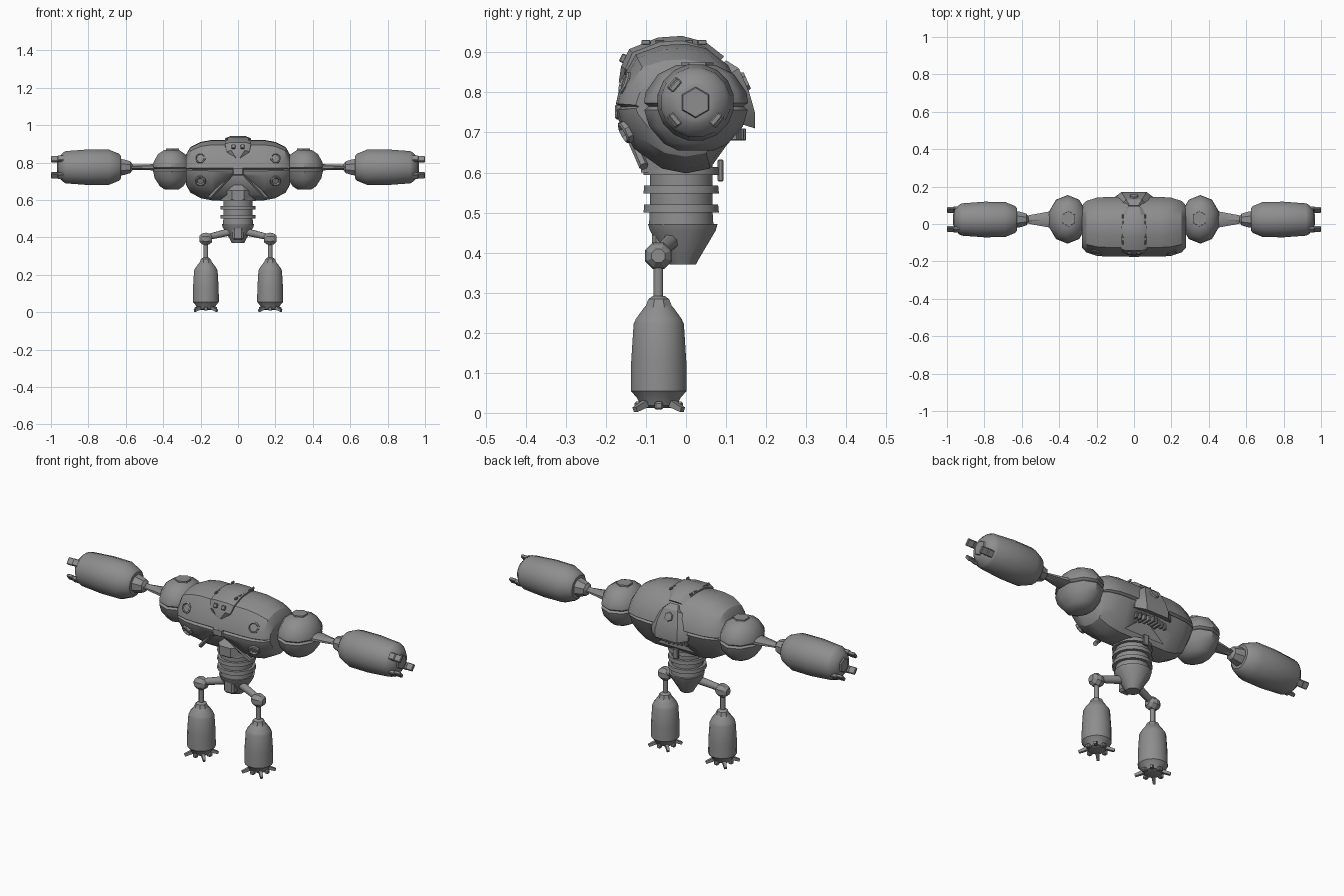
import bpy, bmesh, math
from mathutils import Vector, Matrix

if "Cube" in bpy.data.objects:
    bpy.data.objects.remove(bpy.data.objects["Cube"])

grey = bpy.data.materials.new("metal grey")
grey.diffuse_color = (0.27, 0.27, 0.27, 1)
grey.use_nodes = True
grey.node_tree.nodes["Principled BSDF"].inputs["Base Color"].default_value = grey.diffuse_color


def finish(name, bm, angle=30):
    bmesh.ops.recalc_face_normals(bm, faces=bm.faces)
    me = bpy.data.meshes.new(name)
    bm.to_mesh(me)
    bm.free()
    me.materials.append(grey)
    ob = bpy.data.objects.new(name, me)
    bpy.context.collection.objects.link(ob)
    bpy.ops.object.select_all(action='DESELECT')
    ob.select_set(True)
    bpy.context.view_layer.objects.active = ob
    bpy.ops.object.shade_smooth_by_angle(angle=math.radians(angle))
    return ob


def loft(name, rings, angle=30):
    bm = bmesh.new()
    vs = [[bm.verts.new(p) for p in r] for r in rings]
    n = len(vs[0])
    for a, b in zip(vs, vs[1:]):
        for i in range(n):
            j = (i + 1) % n
            bm.faces.new((a[i], a[j], b[j], b[i]))
    bm.faces.new(vs[0])
    bm.faces.new(vs[-1])
    return finish(name, bm, angle)


def lathe(name, profile, origin, axis=(0, 0, 1), sides=16, scale=(1, 1, 1), angle=30):
    q = Vector(axis).to_track_quat('Z', 'Y')
    rings = []
    for t, r in profile:
        ring = []
        for i in range(sides):
            a = 2 * math.pi * (i + 0.5) / sides
            v = q @ Vector((r * math.cos(a), r * math.sin(a), t))
            ring.append(Vector(origin) + Vector([v[k] * scale[k] for k in range(3)]))
        rings.append(ring)
    return loft(name, rings, angle)


def rod(name, a, b, r1, r2, sides=8):
    d = Vector(b) - Vector(a)
    return lathe(name, [(0, r1), (d.length, r2)], a, d, sides, angle=50)


def box(name, pos, size, axis=(0, 0, 1)):
    bm = bmesh.new()
    q = Vector(axis).to_track_quat('Z', 'Y').to_matrix().to_4x4()
    m = Matrix.Translation(pos) @ q @ Matrix.Diagonal((*size, 1))
    bmesh.ops.create_cube(bm, size=1, matrix=m)
    bmesh.ops.bevel(bm, geom=bm.edges[:], offset=min(size) * 0.2, segments=1, affect='EDGES')
    return finish(name, bm)


def shell(name, rows, thick, drop):
    """Curved armour plate: rows of (y, z, half width), edges sunk towards the body."""
    core = Vector((0, -0.01, 0.77))
    outer, inner = [], []
    for y, z, w in rows:
        p = Vector((0, y, z))
        d = (core - p).normalized()
        top = [p + d * (drop if abs(k) == 1 else 0) + Vector((k * w, 0, 0)) for k in (-1, -.6, .6, 1)]
        outer.append(top + [v + d * thick for v in reversed(top)])
    return loft(name, outer, 25)


# Torso: cross-section scaled along x, with a groove at mid height
section = [(-.175, .772), (-.162, .83), (-.125, .895), (-.06, .918), (.0, .921), (.05, .91), (.105, .868),
           (.138, .80), (.145, .772), (.132, .764), (.142, .756), (.11, .68), (.06, .61), (0, .598),
           (-.06, .61), (-.13, .66), (-.168, .73), (-.174, .756), (-.162, .764)]
steps = [(.14, 1, 1), (.2, .97, .93), (.255, .86, .75), (.278, .7, .5)]
steps = [(-x, a, b) for x, a, b in reversed(steps)] + steps
torso = loft("torso", [[(x, -.01 + (y + .01) * ky, .765 + (z - .765) * kz) for y, z in section]
                       for x, ky, kz in steps], 32)

# Triangular openings under the chest and back
for label, y0, y1, apex in (("front", -.3, -.085, .745), ("back", .075, .3, .71)):
    cutter = loft(label + "_cutter", [[(-.155, y, .57), (.155, y, .57), (.155, y, .6), (.025, y, apex),
                                       (-.025, y, apex), (-.155, y, .6)] for y in (y0, y1)])
    cutter.hide_render = True
    cutter.hide_viewport = False
    mod = torso.modifiers.new("opening", 'BOOLEAN')
    mod.operation, mod.object, mod.solver = 'DIFFERENCE', cutter, 'EXACT'
    bpy.context.view_layer.objects.active = torso
    bpy.ops.object.modifier_apply(modifier=mod.name)
    bpy.data.objects.remove(cutter)

# Chest plates around the opening
box("chest_buckle", (0, -.165, .752), (.06, .025, .04))
lathe("neck_socket", [(0, .085), (.05, .085), (.11, .03)], (0, -.03, .60), sides=8, scale=(1, 1.05, 1))
for s in (-1, 1):
    rod("opening_rim", (s * .03, -.16, .742), (s * .15, -.105, .615), .012, .012, 6)

# Face plate running over the top, with brows and top vents
shell("face_plate", [(-.168, .825, .018), (-.162, .865, .06), (-.142, .908, .07), (-.07, .937, .07),
                     (-.01, .941, .07), (.05, .925, .062), (.095, .89, .045)], .04, .012)
for s in (-1, 1):
    box("eye", (s * .024, -.157, .885), (.02, .014, .022), (0, .5, 1))
    for i in range(5):
        box("top_vent", (s * .06, -.1 + i * .035, .925), (.008, .022, .012))

# Back shield with round hatch and grille
shell("back_shield", [(.10, .88, .04), (.132, .86, .07), (.158, .80, .10), (.172, .75, .11), (.172, .71, .11)],
      .04, .035)
lathe("back_hatch", [(0, .027), (.012, .022)], (0, .142, .825), (0, 1, .45), 6)
for i in range(9):
    x = (i - 4) * .022
    box("back_grille", (x, .125 - abs(x) * .25, .695), (.012, .05, .03))
box("tail_tab", (0, .086, .605), (.03, .014, .055))

# Segmented waist and pelvis
waist = [(.47, .082)]
for z in (.50, .548, .594):
    waist += [(z, .08), (z, .096), (z + .02, .094), (z + .02, .08)]
waist.append((.66, .078))
lathe("waist", waist, (0, -.012, 0), sides=16)
lathe("pelvis", [(.37, .034), (.385, .042), (.455, .085), (.472, .09)], (0, -.008, 0), sides=12)
box("pelvis_front", (0, -.06, .425), (.06, .05, .08))

for s in (-1, 1):
    # Chest vents
    for z in (.822, .702):
        lathe("chest_vent", [(-.02, .03), (.008, .03), (.012, .024), (.002, .018)],
              (s * .2, -.148, z), (s * .25, -1, .4 if z > .76 else -.5), 8)

    # Shoulder with groove and top cap
    lathe("shoulder", [(.655, .045), (.672, .08), (.715, .117), (.756, .129), (.765, .118), (.774, .13),
                       (.80, .126), (.845, .095), (.868, .05)],
          (s * .355, .025, 0), sides=10, scale=(.81, 1, 1), angle=40)
    lathe("shoulder_cap", [(.85, .043), (.875, .04)], (s * .35, .028, 0), sides=6)

    # Upper arm, elbow and forearm barrel
    arm = (0, .024, .775)
    lathe("upper_arm", [(.40, .055), (.46, .045), (.60, .017)], arm, (s, 0, 0), 8, (s * s, 1, .4), 50)
    lathe("upper_arm_core", [(.40, .015), (.62, .015)], arm, (s, 0, 0), 8, angle=50)
    lathe("elbow", [(.565, .018), (.575, .034), (.61, .045), (.64, .05)], arm, (s, 0, 0), 8)
    lathe("forearm", [(.625, .06), (.635, .073), (.69, .096), (.80, .097), (.92, .088), (.935, .08),
                      (.958, .055), (.962, .04)], arm, (s, 0, 0), 16)
    lathe("palm", [(.95, .045), (.968, .036)], arm, (s, 0, 0), 6)

    # Fingers
    for deg in (140, 220, 320):
        c, n = math.cos(math.radians(deg)), math.sin(math.radians(deg))
        out = Vector((0, c, n))
        base = Vector((s * .948, .024, .775)) + out * .07
        box("finger_base", base, (.036, .036, .02), out)
        box("finger_tip", base + Vector((s * .033, 0, 0)) - out * .004, (.038, .036, .016), out)

    # Hip strut, joint and shin
    hip = (s * .172, -.069, .392)
    rod("hip_strut", (s * .02, -.03, .435), (s * .16, -.066, .402), .022, .017)
    lathe("hip_joint", [(-.034, .018), (-.02, .031), (0, .036), (.02, .031), (.034, .018)],
          hip, (1, 0, 0), 8, angle=20)
    rod("shin", hip, (s * .172, -.069, .27), .013, .013)
    leg = (s * .172, -.068, 0)
    lathe("knee_cap", [(.25, .042), (.27, .034), (.284, .028), (.292, .016)], leg, sides=8)

    # Lower leg barrel and toes
    lathe("lower_leg", [(.012, .03), (.018, .046), (.038, .056), (.055, .071), (.13, .07), (.222, .064),
                        (.235, .058), (.262, .038), (.27, .03)], leg, sides=16)
    for i in range(4):
        a = math.radians(45 + 90 * i)
        out = Vector((math.cos(a), math.sin(a), 0))
        rod("toe", Vector(leg) + out * .04 + Vector((0, 0, .026)),
            Vector(leg) + out * .084 + Vector((0, 0, .008)), .013, .009, 4)
    for i in range(4):
        a = math.radians(90 * i)
        box("toe_pad", (leg[0] + .05 * math.cos(a), leg[1] + .05 * math.sin(a), .018), (.022, .022, .02))
